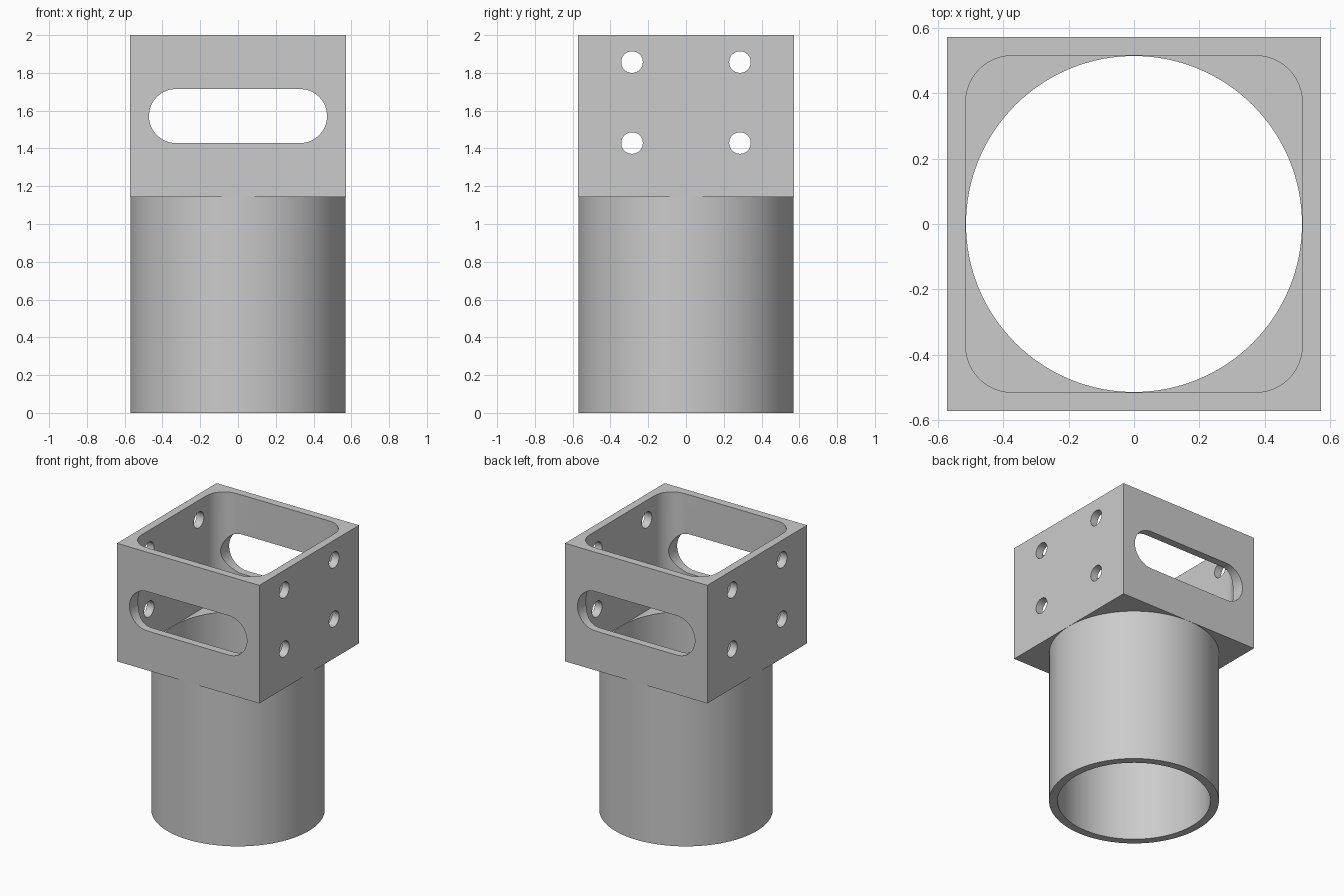
import bpy
import bmesh
from math import cos, sin, pi

cube = bpy.data.objects.get("Cube")
if cube:
    bpy.data.objects.remove(cube, do_unlink=True)

MM = 2 / 70          # the part is 70 units tall
TUBE_TOP = 40 * MM
HALF = 20 * MM
WALL = 2 * MM
TOP = 2.0

grey = bpy.data.materials.new("plain grey")
grey.use_nodes = True
colour = (0.6, 0.6, 0.6, 1)
grey.diffuse_color = colour
grey.node_tree.nodes["Principled BSDF"].inputs["Base Color"].default_value = colour

AXES = {
    "X": lambda u, v, t: (t, u, v),
    "Y": lambda u, v, t: (u, t, v),
    "Z": lambda u, v, t: (u, v, t),
}


def prism(name, axis, centre, half_w, half_h, radius, start, end, steps=16):
    """Rounded rectangle (or circle, or slot) extruded along an axis."""
    bm = bmesh.new()
    loop = []
    for quarter, (sx, sy) in enumerate([(1, 1), (-1, 1), (-1, -1), (1, -1)]):
        for i in range(steps + 1 if radius else 1):
            a = (quarter + i / steps) * pi / 2
            u = centre[0] + sx * (half_w - radius) + radius * cos(a)
            v = centre[1] + sy * (half_h - radius) + radius * sin(a)
            loop.append(bm.verts.new(AXES[axis](u, v, start)))
    face = bm.faces.new(loop)
    side = bmesh.ops.extrude_face_region(bm, geom=[face])
    moved = [g for g in side["geom"] if isinstance(g, bmesh.types.BMVert)]
    bmesh.ops.translate(bm, verts=moved, vec=AXES[axis](0, 0, end - start))
    bmesh.ops.remove_doubles(bm, verts=bm.verts[:], dist=1e-5)
    bmesh.ops.recalc_face_normals(bm, faces=bm.faces[:])
    mesh = bpy.data.meshes.new(name)
    bm.to_mesh(mesh)
    bm.free()
    mesh.materials.append(grey)
    obj = bpy.data.objects.new(name, mesh)
    bpy.context.collection.objects.link(obj)
    return obj


def combine(body, tool, operation):
    mod = body.modifiers.new(tool.name, "BOOLEAN")
    mod.operation = operation
    mod.solver = "EXACT"
    mod.object = tool
    bpy.context.view_layer.objects.active = body
    bpy.ops.object.modifier_apply(modifier=mod.name)
    bpy.data.objects.remove(tool, do_unlink=True)


# Square head joined to the round tube
body = prism("square_head_tube", "Z", (0, 0), HALF, HALF, 0, TUBE_TOP, TOP)
r = HALF - 0.001
combine(body, prism("tube", "Z", (0, 0), r, r, r, 0, TUBE_TOP + WALL / 2, 32), "UNION")

# Rounded pocket in the head, leaving a thin floor
p = HALF - WALL
combine(body, prism("pocket", "Z", (0, 0), p, p, 5 * MM, TUBE_TOP + WALL, TOP + 0.2), "DIFFERENCE")

# Bore through the tube and floor
b = p - 0.001
combine(body, prism("bore", "Z", (0, 0), b, b, b, -0.2, TUBE_TOP + 2 * WALL, 32), "DIFFERENCE")

# Long slot through the front and back walls
slot_z = TUBE_TOP + 15 * MM
combine(body, prism("slot", "Y", (0, slot_z), 16.5 * MM, 5 * MM, 5 * MM, -1, 1), "DIFFERENCE")

# Four screw holes through both side walls
for y in (-10 * MM, 10 * MM):
    for z in (TUBE_TOP + 10 * MM, TUBE_TOP + 25 * MM):
        combine(body, prism("screw_hole", "X", (y, z), WALL, WALL, WALL, -1, 1, 10), "DIFFERENCE")

# Smooth round walls, crisp edges
bpy.ops.object.select_all(action="DESELECT")
body.select_set(True)
bpy.context.view_layer.objects.active = body
bpy.ops.object.shade_smooth_by_angle(angle=pi / 6)
